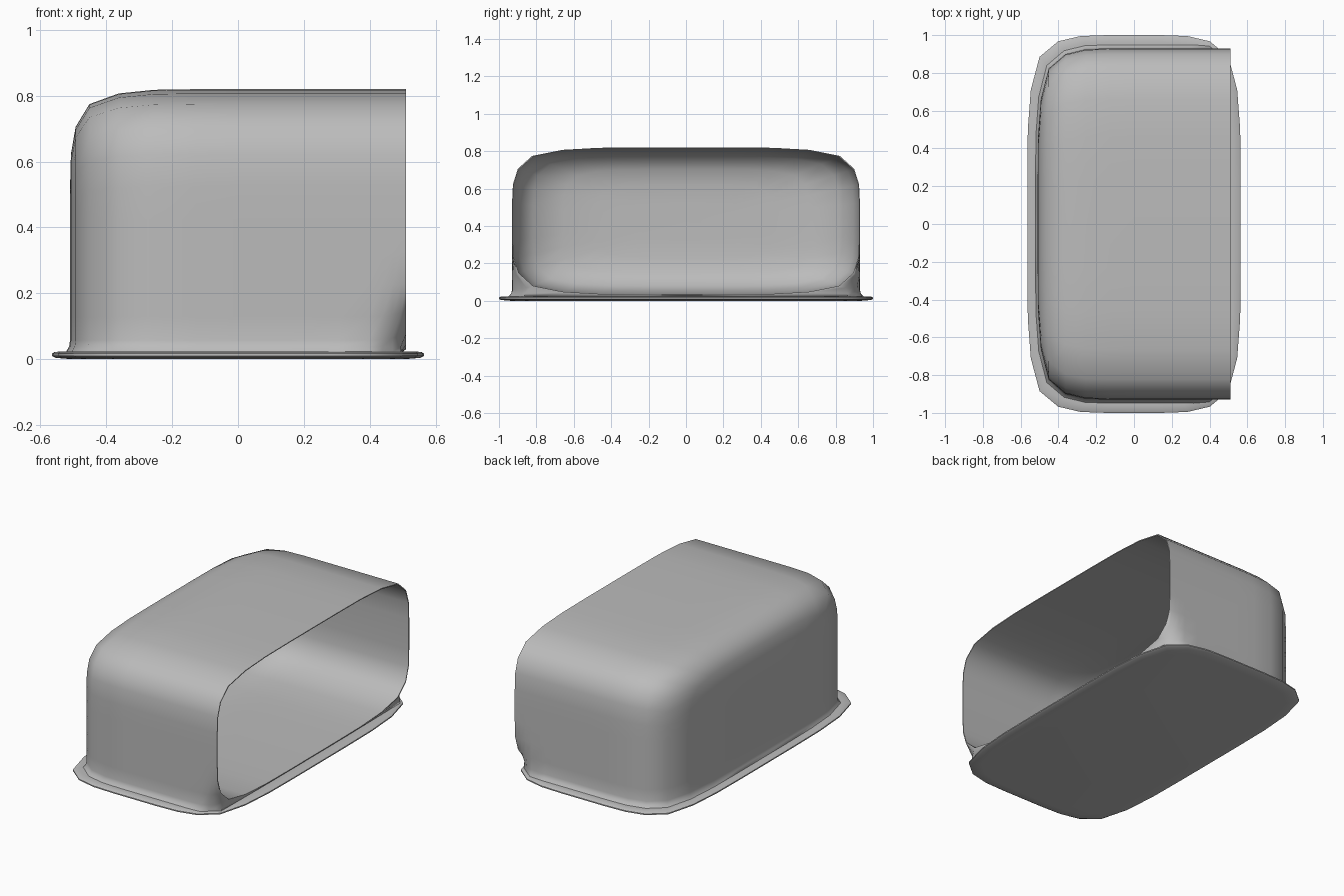
import bpy, bmesh, math

if "Cube" in bpy.data.objects:
    bpy.data.objects.remove(bpy.data.objects["Cube"])

# Normalised soft-corner profile, from the middle of one side to the next
CORNER = [(1, 0), (1, .25), (.995, .5), (.967, .71), (.885, .885),
          (.71, .967), (.5, .995), (.25, 1), (0, 1)]
# Lower wall dropping straight to the base, with a small flare, then tucked under
SKIRT = [(1, 0), (1, -.25), (1, -.5), (1, -.75), (1, -.93),
         (1.006, -.98), (1.022, -1.02), (.5, -1.03), (0, -1.03)]
DOWN = [(a, -b) for a, b in CORNER]

grey = bpy.data.materials.new("mid_grey")
grey.diffuse_color = (.5, .5, .5, 1)
grey.use_nodes = True
grey.node_tree.nodes["Principled BSDF"].inputs["Base Color"].default_value = grey.diffuse_color


def loop(profile_up, profile_down):
    """Closed section: right side up over the top, down and along the bottom."""
    half = list(reversed(profile_down)) + profile_up[1:]
    return half + [(-a, b) for a, b in reversed(half[1:-1])]


def plate_limit(x):
    """Half width of the base plate at a given x."""
    t = min(abs(x) / .565, 1)
    pts = list(reversed(CORNER))
    for (a0, b0), (a1, b1) in zip(pts, pts[1:]):
        if t <= a1:
            return b0 + (b1 - b0) * (t - a0) / (a1 - a0)
    return 0


def skin(name, rings, cap=False):
    bm = bmesh.new()
    rows = [[bm.verts.new(p) for p in r] for r in rings]
    n = len(rows[0])
    for r, s in zip(rows, rows[1:]):
        for i in range(n):
            j = (i + 1) % n
            bm.faces.new((r[i], r[j], s[j], s[i]))
    if cap:
        bm.faces.new(rows[0])
        bm.faces.new(rows[-1])
    bmesh.ops.remove_doubles(bm, verts=bm.verts, dist=1e-5)
    bmesh.ops.recalc_face_normals(bm, faces=bm.faces)
    me = bpy.data.meshes.new(name)
    bm.to_mesh(me)
    bm.free()
    me.materials.append(grey)
    ob = bpy.data.objects.new(name, me)
    bpy.context.collection.objects.link(ob)
    bpy.ops.object.select_all(action='DESELECT')
    ob.select_set(True)
    bpy.context.view_layer.objects.active = ob
    bpy.ops.object.shade_smooth_by_angle(angle=math.radians(50))
    return ob


SOFT = loop(CORNER, DOWN)
WALL = loop(CORNER, SKIRT)
ZC = .425

# Stations along x: rounded at the closed back, straight to the open end
stations = [(-a, k) for k, a in reversed(CORNER)]
BLEND = {.3: 0, .6: 0, .78: .03, .86: .15, .92: .38, .97: .72, 1: 1}
stations += [(s, 1) for s in BLEND]

# Cavity lining, soft on all four edges
lining = []
for sx, k in stations:
    x = sx * (.504 if sx < 0 else .51)
    lining.append([(x, .925 * k * a, ZC + .39 * k * b) for a, b in SOFT])

# Outer wall, soft on top and running straight down into the base
shell = []
for sx, k in reversed(stations):
    ring = []
    for (sa, sb), (wa, wb) in zip(SOFT, WALL):
        foot = wb < -.95
        w = BLEND.get(sx, 0)
        if foot and sx < 1:
            w = 0
        a, b = wa + (sa - wa) * w, wb + (sb - wb) * w
        x, y = .51 * sx, .93 * k * a
        if foot and sx < 0:
            x *= 1.006 if wb > -1 else 1.025
        if foot and sx > 0:
            lim = plate_limit(x) - .025
            y = max(-lim, min(lim, y))
        ring.append((x, y, ZC + .395 * b * (k if b > 0 else 1)))
    shell.append(ring)

skin("hood_shell", lining + shell)

# Base plate with a softened rim
base = []
for inset, z in [(.06, 0), (.012, .004), (0, .010), (0, .017), (.008, .022), (.04, .024)]:
    base.append([((.565 - inset) * a, (1 - inset) * b, z) for a, b in SOFT])
skin("base_plate", base, cap=True)
